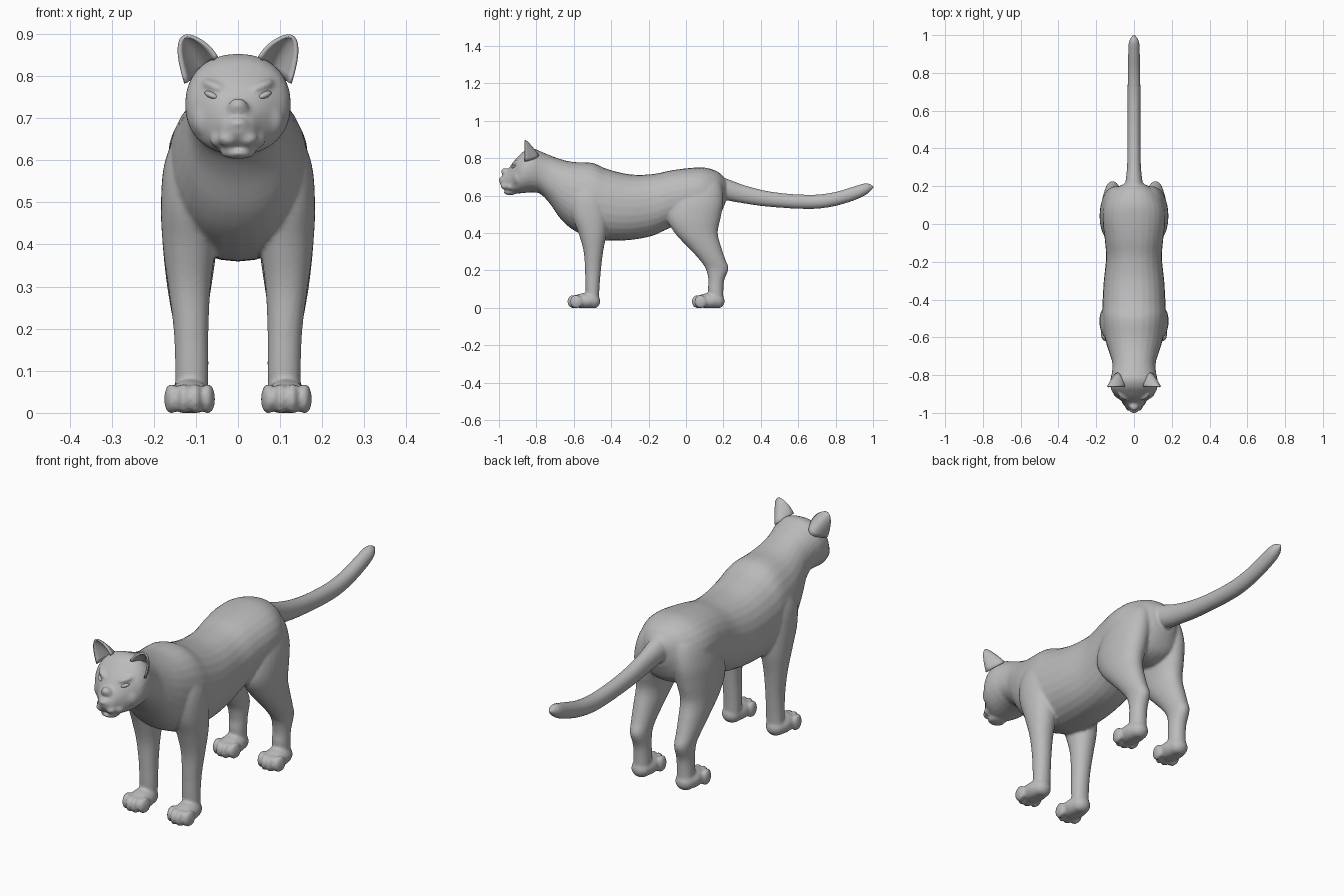
import bpy, bmesh, math
from mathutils import Matrix, Vector, Euler

default = bpy.data.objects.get("Cube")
if default:
    bpy.data.objects.remove(default)

# Single grey coat material
coat = bpy.data.materials.new("grey_coat")
coat.use_nodes = True
grey = (0.5, 0.5, 0.5, 1)
coat.diffuse_color = grey
shader = coat.node_tree.nodes["Principled BSDF"]
shader.inputs["Base Color"].default_value = grey
shader.inputs["Roughness"].default_value = 0.8


def refine(rows, steps=4):
    """Pass a smooth curve through the section rows."""
    rows = [Vector(r) for r in rows]
    out = []
    for i in range(len(rows) - 1):
        a, b = rows[max(i - 1, 0)], rows[i]
        c, d = rows[i + 1], rows[min(i + 2, len(rows) - 1)]
        for k in range(steps):
            t = k / steps
            out.append(b + (c - a) * (t / 2) + (a * 2 - b * 5 + c * 4 - d) * (t * t / 2)
                       + (b * 3 - a - c * 3 + d) * (t ** 3 / 2))
    return out + [rows[-1]]


def loft(bm, rows, place, power=2.2, sides=28):
    """Closed tube; place(row, u, v) maps the unit section into space."""
    rings = []
    for row in refine(rows):
        ring = []
        for i in range(sides):
            a = 2 * math.pi * i / sides
            u, v = (math.copysign(abs(f) ** (2 / power), f) for f in (math.cos(a), math.sin(a)))
            ring.append(bm.verts.new(place(row, u, v)))
        rings.append(ring)
    for r0, r1 in zip(rings, rings[1:]):
        for i in range(sides):
            j = (i + 1) % sides
            bm.faces.new((r0[i], r0[j], r1[j], r1[i]))
    bm.faces.new(rings[0])
    bm.faces.new(rings[-1])


def blob(bm, at, size, turn=(0, 0, 0)):
    m = Matrix.Translation(at) @ Euler(turn).to_matrix().to_4x4() @ Matrix.Diagonal((*size, 1))
    bmesh.ops.create_uvsphere(bm, u_segments=20, v_segments=14, radius=1, matrix=m)


def finish(bm, name):
    bmesh.ops.recalc_face_normals(bm, faces=bm.faces)
    mesh = bpy.data.meshes.new(name)
    bm.to_mesh(mesh)
    bm.free()
    for p in mesh.polygons:
        p.use_smooth = True
    mesh.materials.append(coat)
    ob = bpy.data.objects.new(name, mesh)
    bpy.context.collection.objects.link(ob)
    return ob


def along_y(r, u, v):
    return (r[3] * u, r[0], (r[1] + r[2]) / 2 + (r[2] - r[1]) / 2 * v)


def leg_place(side):
    return lambda r, u, v: (side * ((r[3] + r[4]) / 2 + (r[4] - r[3]) / 2 * u),
                            (r[1] + r[2]) / 2 + (r[2] - r[1]) / 2 * v, r[0])


# Head and torso: y, bottom, top, half width
torso = [
    (-.995, .662, .69, .016), (-.98, .645, .704, .034), (-.95, .622, .742, .056),
    (-.92, .612, .785, .085), (-.89, .612, .817, .114), (-.86, .615, .842, .125),
    (-.82, .617, .853, .124), (-.78, .61, .838, .116), (-.73, .56, .817, .116),
    (-.67, .475, .795, .135), (-.6, .415, .78, .155), (-.5, .37, .775, .168),
    (-.42, .36, .742, .167), (-.3, .363, .714, .16), (-.18, .385, .715, .148),
    (-.08, .43, .735, .155), (.02, .46, .748, .166), (.1, .45, .75, .16),
    (.17, .48, .728, .12), (.21, .56, .69, .06)]

# Tail: same columns
tail = [
    (.13, .6, .72, .06), (.22, .575, .69, .046), (.3, .56, .66, .037), (.4, .545, .632, .035),
    (.5, .536, .615, .034), (.6, .53, .607, .034), (.7, .53, .606, .034), (.8, .545, .62, .033),
    (.9, .575, .65, .031), (.965, .606, .667, .027), (1.003, .64, .653, .005)]

# Legs: z, front, back, inner, outer
front_leg = [
    (.03, -.53, -.465, .072, .15), (.1, -.537, -.463, .07, .149), (.2, -.54, -.455, .07, .153),
    (.3, -.547, -.443, .065, .166), (.4, -.575, -.425, .053, .179), (.5, -.612, -.42, .05, .183),
    (.6, -.62, -.43, .04, .173), (.7, -.6, -.45, .03, .13)]
hind_leg = [
    (.03, .125, .2, .075, .15), (.1, .118, .2, .074, .149), (.15, .12, .205, .074, .149),
    (.21, .105, .227, .074, .153), (.26, .07, .21, .069, .162), (.32, .015, .19, .06, .171),
    (.4, -.06, .17, .048, .179), (.48, -.1, .185, .03, .182), (.57, -.08, .2, .02, .174),
    (.66, -.04, .19, .01, .145), (.72, 0, .15, .01, .09)]

bm = bmesh.new()
loft(bm, torso, along_y)
loft(bm, tail, along_y, power=2)
for s in (1, -1):
    for rows, paw_y in ((front_leg, -.545), (hind_leg, .12)):
        loft(bm, rows, leg_place(s), power=2.1)
        # Paw with four toes
        blob(bm, (s * .114, paw_y + .008, .037), (.052, .08, .042))
        blob(bm, (s * .113, paw_y + .045, .035), (.044, .042, .04))
        for i in range(4):
            k = i - 1.5
            blob(bm, (s * .115 + k * .029, paw_y - .058 + .007 * k * k, .033),
                 (.0165, .034, .037), (.15, 0, -.1 * k))
    # Brow, cheek and whisker pad
    blob(bm, (s * .058, -.911, .777), (.034, .016, .011), (0, -s * .35, s * .6))
    blob(bm, (s * .072, -.892, .695), (.038, .034, .045))
    blob(bm, (s * .022, -.962, .651), (.026, .029, .02), (0, 0, s * .35))
    blob(bm, (s * .038, -.93, .648), (.025, .034, .022), (0, 0, s * .5))
# Chin, nose and bridge
blob(bm, (0, -.94, .617), (.042, .035, .014))
blob(bm, (0, -.984, .686), (.025, .018, .016))
blob(bm, (0, -.955, .715), (.028, .04, .024), (-.75, 0, 0))
for v in bm.verts:
    v.co.z = max(v.co.z, 0)
body = finish(bm, "big_cat_body")
remesh = body.modifiers.new("fuse", 'REMESH')
remesh.mode = 'VOXEL'
remesh.voxel_size = 0.007
remesh.use_smooth_shade = True
soften = body.modifiers.new("soften", 'SMOOTH')
soften.factor = 0.5
soften.iterations = 4

for s, label in ((1, "left"), (-1, "right")):
    # Cupped ear, open to the front
    bm = bmesh.new()
    base, tip = Vector((.087, .813)), Vector((.12, .895))
    cols, levels = 12, 10
    grid = []
    for j in range(levels + 1):
        t = j / levels
        v = math.sin(t * math.pi / 2)
        mid = base.lerp(tip, v)
        w = max(math.sqrt(max(1 - v ** 3, 0)), .03)
        half = Vector((.037, -.03 * (1 - v))) * w
        line = []
        for i in range(cols + 1):
            u = 2 * i / cols - 1
            y = -.862 + .06 * (1 - v) * (1 - u * u) + .012 * (1 - u * u) * w
            line.append(bm.verts.new((s * (mid.x + half.x * u), y, mid.y + half.y * u)))
        grid.append(line)
    for a, b in zip(grid, grid[1:]):
        for i in range(cols):
            bm.faces.new((a[i], a[i + 1], b[i + 1], b[i]))
    ear = finish(bm, label + "_ear")
    thick = ear.modifiers.new("thickness", 'SOLIDIFY')
    thick.thickness = 0.008
    thick.offset = 0

    # Slanted almond eye
    bm = bmesh.new()
    blob(bm, (s * .064, -.92, .755), (.019, .01, .0075), (0, -s * .35, s * .65))
    finish(bm, label + "_eye")
